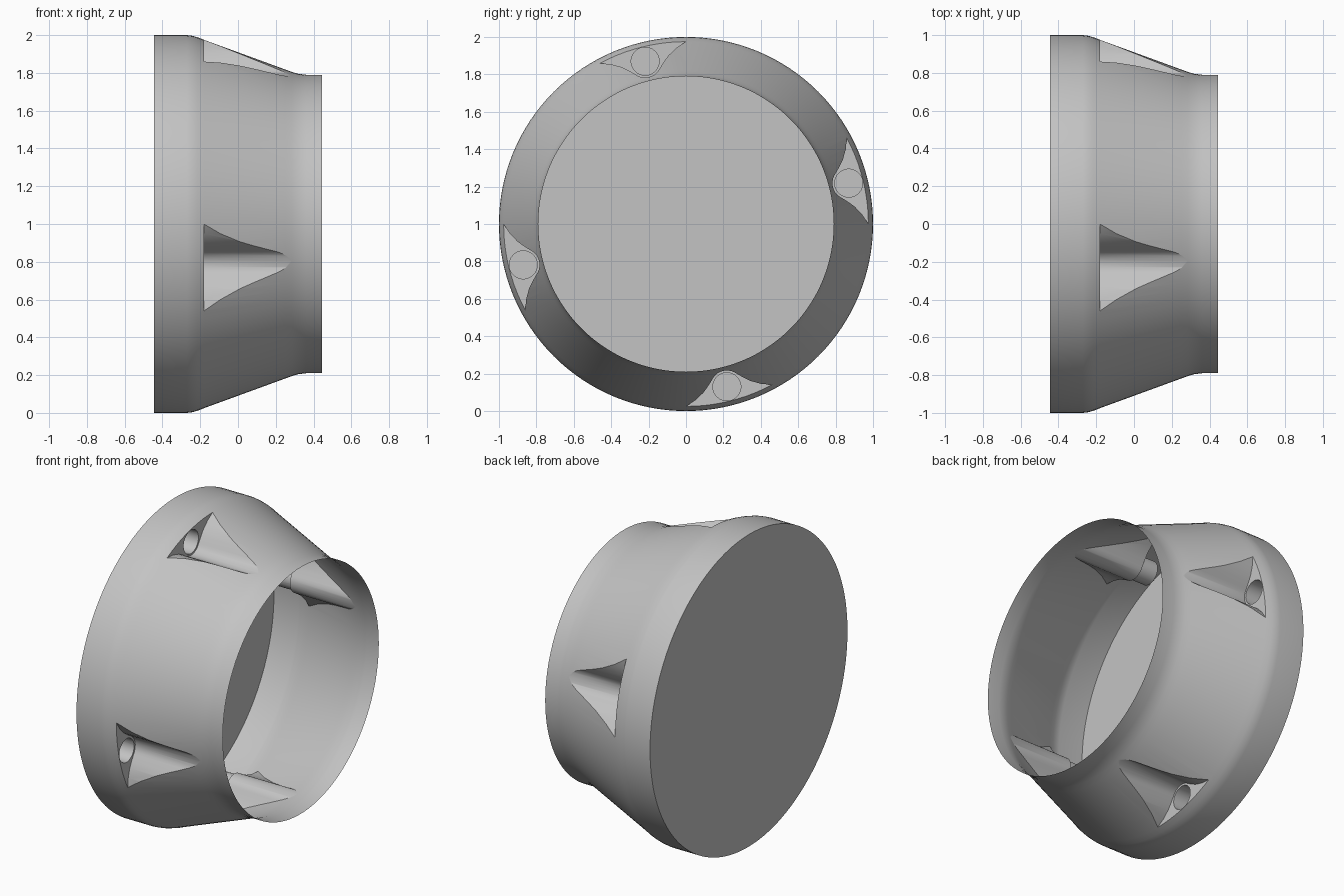
import bpy, bmesh
from math import sin, cos, pi, radians

if "Cube" in bpy.data.objects:
    bpy.data.objects.remove(bpy.data.objects["Cube"])

grey = bpy.data.materials.new("light_grey")
grey.use_nodes = True
colour = (0.55, 0.55, 0.55, 1)
grey.diffuse_color = colour
grey.node_tree.nodes["Principled BSDF"].inputs["Base Color"].default_value = colour


def finish(name, bm):
    bmesh.ops.recalc_face_normals(bm, faces=bm.faces[:])
    mesh = bpy.data.meshes.new(name)
    bm.to_mesh(mesh)
    bm.free()
    mesh.materials.append(grey)
    ob = bpy.data.objects.new(name, mesh)
    bpy.context.collection.objects.link(ob)
    return ob


def loft(bm, rings):
    """Skin closed rings of points and cap both ends."""
    rows = [[bm.verts.new(p) for p in ring] for ring in rings]
    n = len(rows[0])
    for a, b in zip(rows, rows[1:]):
        for i in range(n):
            j = (i + 1) % n
            bm.faces.new((a[i], a[j], b[j], b[i]))
    bm.faces.new(rows[0])
    bm.faces.new(rows[-1])


def around_axis(section, x0, x1):
    """Extrude a (tangential, radial) section along x, four times round the axis."""
    bm = bmesh.new()
    for k in range(4):
        a = radians(14.1) + k * pi / 2
        loft(bm, [[(x, t * cos(a) - r * sin(a), 1 + t * sin(a) + r * cos(a))
                   for t, r in section] for x in (x0, x1)])
    return bm


# Cup body: profile of (x, radius) revolved about the x axis
profile = [(-.445, 1), (-.27, 1), (-.245, .997), (-.215, .989), (-.18, .975),
           (.25, .818), (.285, .805), (.32, .795), (.36, .79), (.445, .79)]
SEG = 128
bm = bmesh.new()
loft(bm, [[(x, r * cos(2 * pi * i / SEG), 1 + r * sin(2 * pi * i / SEG))
           for i in range(SEG)] for x, r in profile])
cup = finish("cup_shell", bm)

# Pocket section: round groove with flaring concave flanks
HUB = .897
flank = [(.098, .871), (.129, .897), (.18, .926), (.2375, .946), (.33, .968), (.33, 1.1)]
arc = [(.087 * cos(radians(d)), HUB + .087 * sin(radians(d))) for d in range(-140, -39, 10)]
section = [(-t, r) for t, r in reversed(flank)] + arc + flank
pockets = finish("pocket_cutter", around_axis(section, -.18, .6))

# Round bores in the pocket end walls
circle = [(.075 * cos(i * pi / 16), HUB + .075 * sin(i * pi / 16)) for i in range(32)]
bores = finish("bore_cutter", around_axis(circle, -.3, -.1))

for cutter in (pockets, bores):
    cutter.hide_render = True
    mod = cup.modifiers.new(cutter.name, "BOOLEAN")
    mod.operation = "DIFFERENCE"
    mod.solver = "EXACT"
    mod.object = cutter

# Bake the cuts, then open the narrow end to leave a thin shell
bpy.context.view_layer.update()
graph = bpy.context.evaluated_depsgraph_get()
baked = bpy.data.meshes.new_from_object(cup.evaluated_get(graph))
cup.modifiers.clear()
cup.data = baked
for cutter in (pockets, bores):
    bpy.data.objects.remove(cutter)

bm = bmesh.new()
bm.from_mesh(baked)
mouth = [f for f in bm.faces if abs(f.normal.x) > .9 and f.calc_center_median().x > .4]
bmesh.ops.delete(bm, geom=mouth, context="FACES")
bm.to_mesh(baked)
bm.free()

bpy.ops.object.select_all(action="DESELECT")
cup.select_set(True)
bpy.context.view_layer.objects.active = cup
bpy.ops.object.shade_smooth_by_angle(angle=radians(30))
